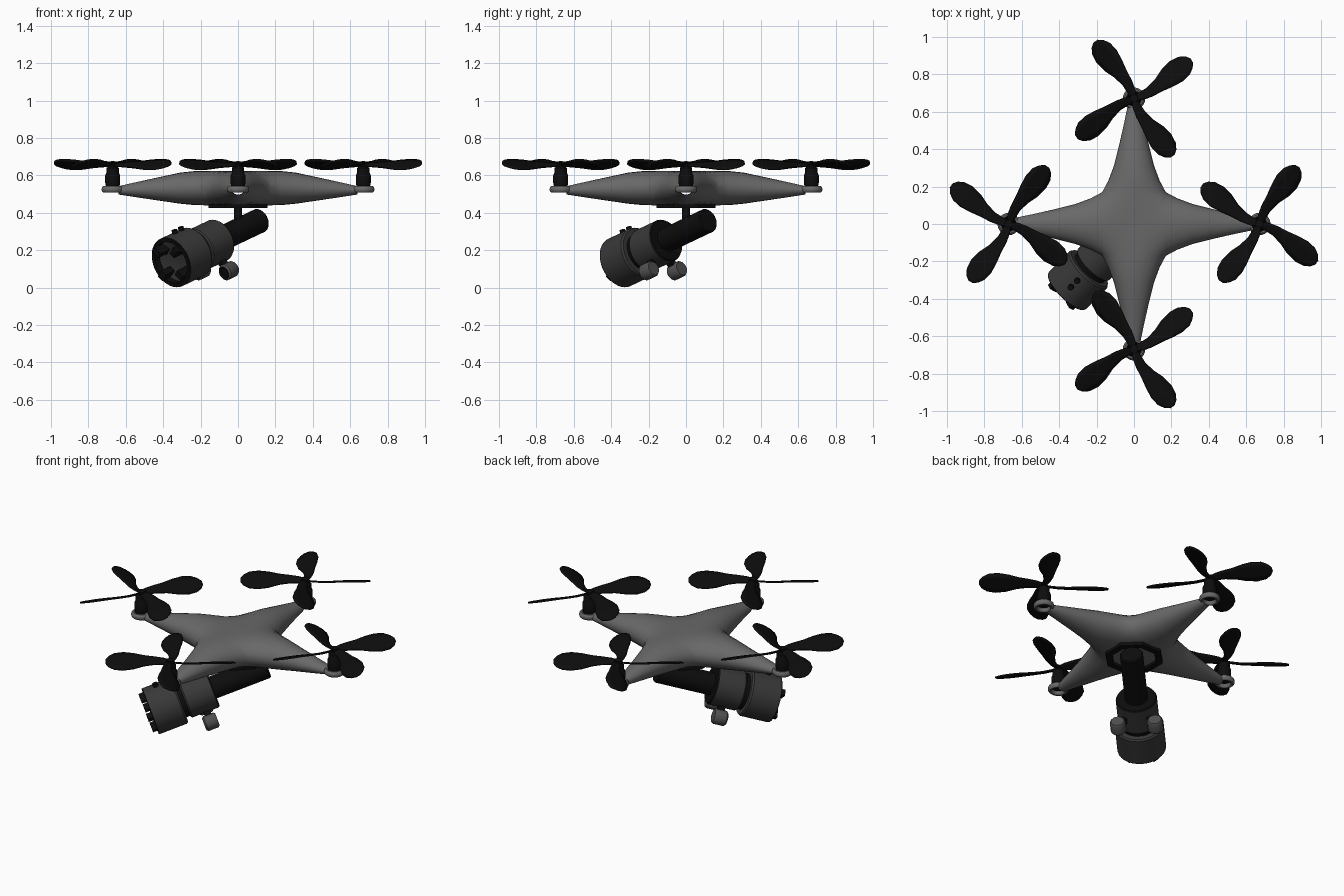
import bpy, bmesh, math
from mathutils import Matrix, Vector

if "Cube" in bpy.data.objects:
    bpy.data.objects.remove(bpy.data.objects["Cube"])


def material(name, value):
    m = bpy.data.materials.new(name)
    m.use_nodes = True
    m.diffuse_color = (value, value, value, 1)
    m.node_tree.nodes["Principled BSDF"].inputs["Base Color"].default_value = (value, value, value, 1)
    return m


SHELL = material("shell grey", 0.14)
DRUM = material("dark grey", 0.04)
KNOB = material("mid grey", 0.08)
BLACK = material("black", 0.004)


def finish(name, bm, mat, matrix=Matrix(), angle=35, recalc=True):
    bmesh.ops.remove_doubles(bm, verts=bm.verts, dist=0.0002)
    if recalc:
        bmesh.ops.recalc_face_normals(bm, faces=bm.faces)
    me = bpy.data.meshes.new(name)
    bm.to_mesh(me)
    bm.free()
    me.materials.append(mat)
    ob = bpy.data.objects.new(name, me)
    ob.matrix_world = matrix
    bpy.context.collection.objects.link(ob)
    bpy.ops.object.select_all(action="DESELECT")
    ob.select_set(True)
    bpy.context.view_layer.objects.active = ob
    bpy.ops.object.shade_smooth_by_angle(angle=math.radians(angle))
    return ob


def sheet(bm, rows):
    """Skin a grid of points with quads."""
    vs = [[bm.verts.new(p) for p in row] for row in rows]
    for a, b in zip(vs, vs[1:]):
        for i in range(len(a) - 1):
            bm.faces.new((a[i], a[i + 1], b[i + 1], b[i]))


def lathe(name, profile, mat, matrix=Matrix(), sides=32, turn=0.0):
    """Revolve (radius, height) points about local z."""
    bm = bmesh.new()
    angles = [turn + math.tau * i / sides for i in range(sides + 1)]
    sheet(bm, [[(r * math.cos(a), r * math.sin(a), h) for a in angles] for r, h in profile])
    bmesh.ops.dissolve_degenerate(bm, dist=1e-6, edges=bm.edges)
    return finish(name, bm, mat, matrix)


def box(name, size, mat, matrix):
    bm = bmesh.new()
    bmesh.ops.create_cube(bm, size=1)
    bmesh.ops.scale(bm, vec=size, verts=bm.verts)
    return finish(name, bm, mat, matrix)


# Star-shaped shell: domed centre patch plus four tapering arms
MID, CORE, HIGH = 0.532, 0.17, 0.092
N = 12
span = [-math.cos(math.pi * i / N) for i in range(N + 1)]
arm = [(CORE, CORE, HIGH), (0.23, 0.138, 0.091), (0.31, 0.108, 0.083), (0.42, 0.08, 0.063),
       (0.53, 0.055, 0.043), (0.64, 0.032, 0.022)]
bm = bmesh.new()
for side in (1, -1):
    sheet(bm, [[(CORE * u, CORE * v, MID + side * HIGH * math.sqrt(max(0, 1 - u * u * v * v)))
                for v in span] for u in span])
    for k in range(4):
        turn = Matrix.Rotation(k * math.pi / 2, 3, "Z")
        sheet(bm, [[turn @ Vector((x, w * v, MID - 0.012 * max(0, x - 0.3) / 0.34
                                   + side * h * math.sqrt(max(0, 1 - v * v)))) for v in span]
                   for x, w, h in arm])
finish("shell", bm, SHELL, angle=60)

# Propeller blade stations: radius, chord, sweep towards the leading side
BLADE = [(0.0, 0.03, 0.0), (0.04, 0.045, 0.01), (0.09, 0.055, 0.016), (0.15, 0.075, 0.012),
         (0.21, 0.112, 0.004), (0.27, 0.13, 0), (0.32, 0.115, -0.002), (0.352, 0.075, -0.004),
         (0.37, 0.025, -0.005)]
PITCH = math.radians(24)


def propeller(name, matrix, mirrored):
    bm = bmesh.new()
    for k in range(4):
        turn = Matrix.Rotation(math.radians(57 + 90 * k), 3, "Z")
        rows = []
        for r, chord, sweep in BLADE:
            row = []
            for s in (-0.5, -0.25, 0, 0.25, 0.5):
                p = turn @ Vector((r, sweep + s * chord * math.cos(PITCH) * 1.05,
                                   s * chord * math.sin(PITCH)))
                row.append(Vector((p.y, p.x, p.z)) if mirrored else p)
            rows.append(row)
        sheet(bm, rows)
    ob = finish(name, bm, BLACK, matrix)
    mod = ob.modifiers.new("thickness", "SOLIDIFY")
    mod.thickness = 0.009
    mod.offset = 0


# Arm ends: ring, motor and propeller
for k, label in enumerate(("left", "back", "right", "front")):
    a = k * math.pi / 2
    spot = Matrix.Translation((0.67 * math.cos(a), 0.67 * math.sin(a), 0))
    ring = [(0.046 + 0.014 * math.cos(t), 0.525 + 0.018 * math.sin(t))
            for t in [math.tau * i / 10 for i in range(11)]]
    lathe(label + "_arm_ring", ring, SHELL, spot, 24)
    lathe(label + "_motor", [(0, 0.53), (0.034, 0.53), (0.04, 0.56), (0.04, 0.6), (0.033, 0.615),
                             (0.033, 0.64), (0.022, 0.648), (0.022, 0.672), (0, 0.678)], BLACK, spot, 20)
    propeller(label + "_propeller", spot @ Matrix.Translation((0, 0, 0.658)), k % 2 == 1)

# Mounting frame and post under the shell
lathe("mount_frame", [(0.13, 0.425), (0.17, 0.425), (0.17, 0.445), (0.13, 0.445), (0.13, 0.425)],
      BLACK, sides=8, turn=math.pi / 8)
box("mount_bar", (0.3, 0.035, 0.012), BLACK,
    Matrix.Translation((0, 0, 0.437)) @ Matrix.Rotation(math.pi / 4, 4, "Z"))
lathe("mount_post", [(0, 0.32), (0.022, 0.32), (0.022, 0.445), (0, 0.445)], BLACK, sides=16)

# Slung barrel: local z runs from the muzzle back along the axis, local y points up
axis = Vector((1, 1, 0.474)).normalized()
across = Vector((-1, 1, 0)).normalized()
frame = Matrix((across, axis.cross(across), axis)).transposed().to_4x4()
frame.translation = (-0.355, -0.355, 0.135)


def at(x, y, z):
    return frame @ Matrix.Translation((x, y, z))


lathe("muzzle_drum", [(0.118, 0.04), (0.118, 0), (0.14, 0), (0.14, 0.165), (0.132, 0.175), (0, 0.175)],
      DRUM, frame)
lathe("muzzle_rim", [(0.116, 0.035), (0.116, -0.005), (0.139, -0.005), (0.139, 0.0)], BLACK, frame)
lathe("muzzle_floor", [(0, 0.05), (0.05, 0.05), (0.118, 0.03)], DRUM, frame)
lathe("collar", [(0.105, 0.17), (0.105, 0.21)], BLACK, frame)
lathe("rear_drum", [(0, 0.2), (0.112, 0.2), (0.118, 0.208), (0.118, 0.365)], DRUM, frame)
lathe("rear_drum_cap", [(0.118, 0.365), (0.112, 0.375), (0, 0.375)], BLACK, frame)
lathe("rear_tube", [(0, 0.36), (0.066, 0.36), (0.066, 0.7), (0.06, 0.708), (0, 0.708)], BLACK, frame)

# Muzzle lugs
for k in range(4):
    spin = Matrix.Rotation(math.pi / 4 + k * math.pi / 2, 4, "Z")
    box("muzzle_lug", (0.05, 0.036, 0.075), BLACK, frame @ spin @ Matrix.Translation((0.092, 0, 0.005)))

# Buttons on top of the muzzle drum
for z in (0.075, 0.125):
    lathe("button", [(0.016, 0), (0.016, 0.025), (0, 0.025)], BLACK,
          at(0, 0.133, z) @ Matrix.Rotation(-math.pi / 2, 4, "X"), 12)

# Twin side lamps hanging below the rear drum
for s in (-1, 1):
    spot = at(s * 0.106, -0.146, 0.255)
    lathe("lamp", [(0.036, 0), (0.045, 0.01), (0.045, 0.07), (0.038, 0.08), (0, 0.08)], KNOB, spot, 12)
    lathe("lamp_lens", [(0, 0.01), (0.028, 0.008), (0.036, 0)], BLACK, spot, 12)
    box("lamp_bracket", (0.03, 0.08, 0.04), BLACK,
        at(s * 0.078, -0.107, 0.295) @ Matrix.Rotation(s * math.radians(36), 4, "Z"))
